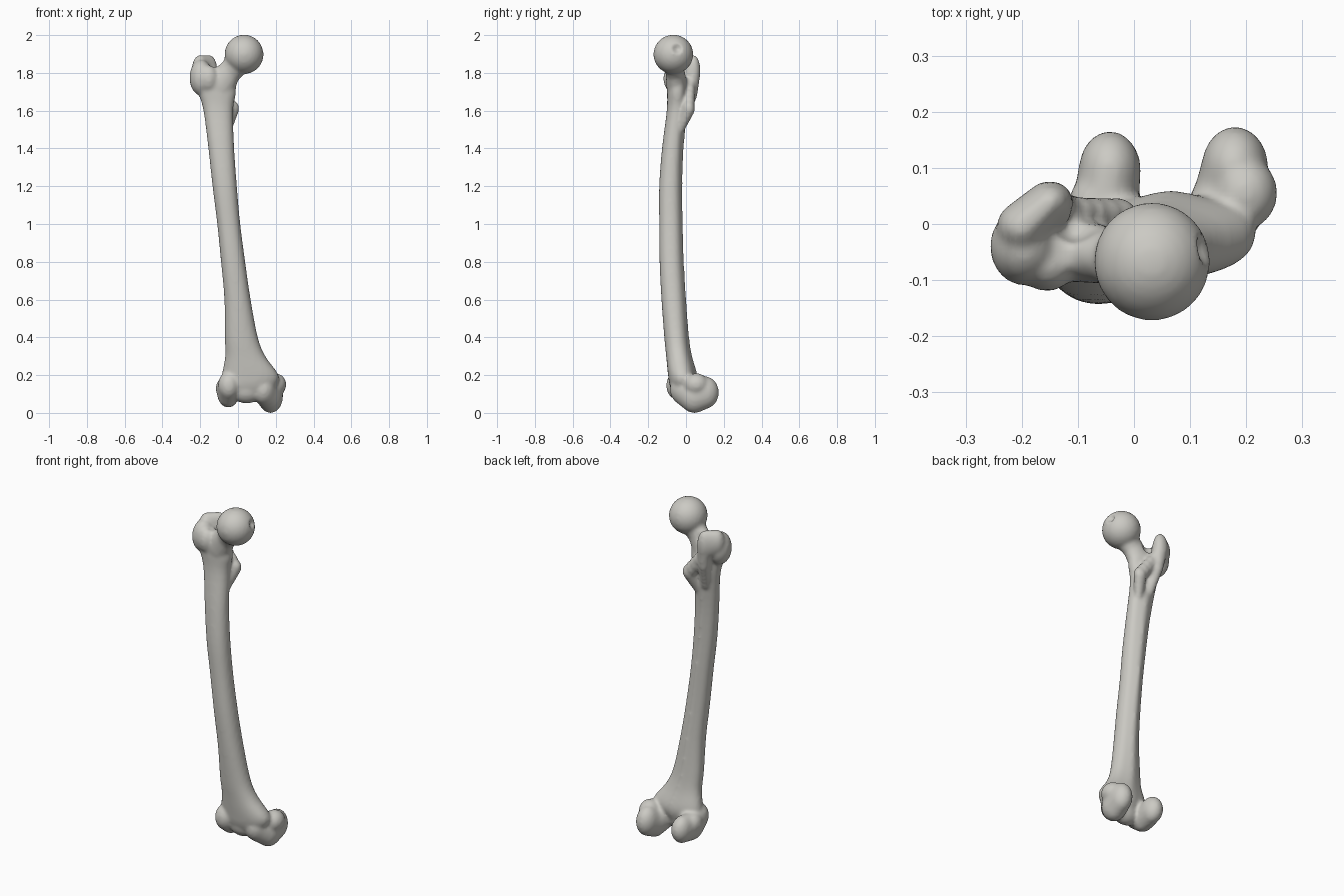
import bpy, bmesh, math
from mathutils import Matrix, Vector

cube = bpy.data.objects.get("Cube")
if cube:
    bpy.data.objects.remove(cube, do_unlink=True)

# One ivory grey colour
ivory = bpy.data.materials.new("ivory grey")
ivory.use_nodes = True
tone = (0.6, 0.59, 0.55, 1)
ivory.diffuse_color = tone
ivory.node_tree.nodes["Principled BSDF"].inputs["Base Color"].default_value = tone


def blob(bm, centre, radii):
    """Ellipsoid."""
    place = Matrix.Translation(centre) @ Matrix.Diagonal((*radii, 1))
    bmesh.ops.create_uvsphere(bm, u_segments=24, v_segments=14, radius=1, matrix=place)


def chain(bm, stops, steps=4):
    """Row of ellipsoids blended between (centre, radii) stops."""
    for (c0, r0), (c1, r1) in zip(stops, stops[1:]):
        for i in range(steps):
            t = i / steps
            blob(bm, Vector(c0).lerp(Vector(c1), t), Vector(r0).lerp(Vector(r1), t))
    blob(bm, *stops[-1])


def spline(p0, p1, p2, p3, t):
    return [b + 0.5 * t * (c - a + t * (2*a - 5*b + 4*c - d + t * (3*(b - c) + d - a)))
            for a, b, c, d in zip(p0, p1, p2, p3)]


def loft(bm, stations, sides=32, steps=4):
    """Closed tube through stations of z, x range and y range, with a rear ridge."""
    rows = [stations[0]] + stations + [stations[-1]]
    sections = [spline(*rows[k:k + 4], i / steps)
                for k in range(len(rows) - 3) for i in range(steps)]
    sections.append(stations[-1])
    rings = []
    for z, x0, x1, y0, y1 in sections:
        ring = []
        for s in range(sides):
            a = math.tau * s / sides
            c, d = math.cos(a), math.sin(a)
            x = math.copysign(abs(c) ** 0.9, c)
            y = math.copysign(abs(d) ** 0.9, d)
            if d > 0:
                y *= 0.86 + 0.14 * math.exp(-(c / 0.25) ** 2)
            ring.append(bm.verts.new(((x0 + x1 + (x1 - x0) * x) / 2,
                                      (y0 + y1 + (y1 - y0) * y) / 2, z)))
        rings.append(ring)
    for low, high in zip(rings, rings[1:]):
        for s in range(sides):
            n = (s + 1) % sides
            bm.faces.new((low[s], low[n], high[n], high[s]))
    bm.faces.new(rings[0][::-1])
    bm.faces.new(rings[-1])


def dent(mesh, centre, radius, push):
    """Press a soft hollow into the surface."""
    for v in mesh.vertices:
        fall = 1 - (v.co - Vector(centre)).length_squared / radius ** 2
        if fall > 0:
            v.co += Vector(push) * fall ** 2


bm = bmesh.new()

# Shaft, flaring into both ends
loft(bm, [
    (0.08, -0.05, 0.15, -0.06, 0.02),
    (0.14, -0.08, 0.2, -0.085, 0.05),
    (0.2, -0.085, 0.215, -0.095, 0.06),
    (0.3, -0.068, 0.145, -0.105, 0.033),
    (0.4, -0.07, 0.105, -0.115, 0.017),
    (0.6, -0.072, 0.067, -0.13, 0.002),
    (0.8, -0.09, 0.038, -0.14, -0.01),
    (1.0, -0.11, 0.012, -0.142, -0.016),
    (1.2, -0.135, -0.006, -0.142, -0.018),
    (1.4, -0.157, -0.02, -0.127, -0.012),
    (1.6, -0.183, -0.026, -0.102, 0.008),
    (1.7, -0.213, -0.01, -0.1, 0.012),
    (1.77, -0.235, -0.025, -0.1, 0.01),
    (1.83, -0.2, -0.1, -0.08, -0.02),
])

# Ball head and neck
blob(bm, (0.032, -0.067, 1.898), (0.104, 0.106, 0.104))
chain(bm, [((0.02, -0.067, 1.88), (0.07, 0.07, 0.075)),
           ((-0.04, -0.058, 1.81), (0.058, 0.05, 0.068)),
           ((-0.09, -0.05, 1.74), (0.075, 0.055, 0.09))])

# Greater trochanter: outer mass, crest and rear ridge
blob(bm, (-0.195, -0.04, 1.775), (0.062, 0.07, 0.095))
blob(bm, (-0.155, -0.075, 1.77), (0.05, 0.045, 0.07))
chain(bm, [((-0.2, -0.005, 1.82), (0.045, 0.045, 0.075)),
           ((-0.15, 0.04, 1.81), (0.042, 0.037, 0.085)),
           ((-0.14, 0.03, 1.71), (0.035, 0.033, 0.07)),
           ((-0.12, -0.01, 1.58), (0.03, 0.025, 0.06))])

# Lesser trochanter and the crest leading to it
chain(bm, [((-0.12, 0.025, 1.73), (0.03, 0.025, 0.04)),
           ((-0.03, 0.015, 1.61), (0.037, 0.032, 0.045)),
           ((-0.055, -0.025, 1.53), (0.03, 0.025, 0.05))])

# Left condyle, larger and lower
chain(bm, [((0.135, -0.02, 0.125), (0.062, 0.065, 0.08)),
           ((0.172, 0.045, 0.087), (0.066, 0.08, 0.088)),
           ((0.18, 0.1, 0.108), (0.06, 0.074, 0.086))])
blob(bm, (0.198, 0.055, 0.15), (0.058, 0.065, 0.06))

# Right condyle
chain(bm, [((-0.048, -0.045, 0.145), (0.058, 0.06, 0.075)),
           ((-0.052, 0.02, 0.11), (0.06, 0.08, 0.082)),
           ((-0.043, 0.095, 0.115), (0.056, 0.071, 0.078))])
blob(bm, (-0.07, 0.03, 0.13), (0.048, 0.06, 0.06))

# Kneecap groove between the condyles
blob(bm, (0.045, -0.02, 0.125), (0.09, 0.06, 0.075))

parts = bpy.data.meshes.new("thigh_bone_parts")
bm.to_mesh(parts)
bm.free()
bone = bpy.data.objects.new("thigh_bone", parts)
bpy.context.collection.objects.link(bone)

# Fuse the parts and soften every join
fuse = bone.modifiers.new("fuse", 'REMESH')
fuse.mode = 'VOXEL'
fuse.voxel_size = 0.009
soft = bone.modifiers.new("soften", 'SMOOTH')
soft.factor = 0.5
soft.iterations = 8

# Bake the modifiers
graph = bpy.context.evaluated_depsgraph_get()
baked = bpy.data.meshes.new_from_object(bone.evaluated_get(graph))
bone.modifiers.clear()
bone.data = baked
bpy.data.meshes.remove(parts)

# Pit in the head and hollow beside the trochanter crest
dent(baked, (0.132, -0.045, 1.93), 0.035, (-0.018, 0, -0.004))
dent(baked, (-0.105, 0.005, 1.82), 0.05, (0, -0.015, -0.025))

baked.materials.clear()
baked.materials.append(ivory)
baked.shade_smooth()
